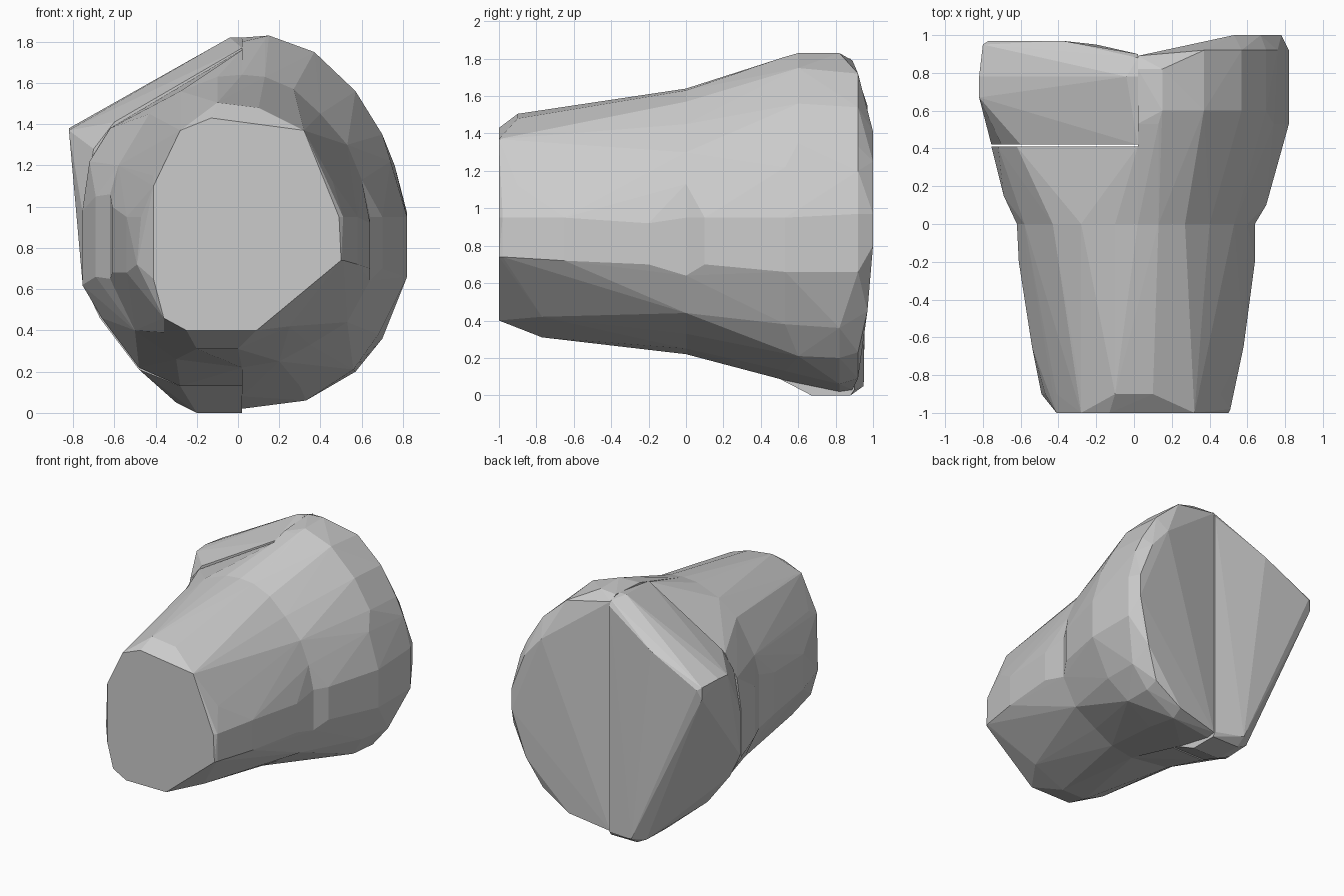
import bpy, bmesh


def hull(name, rings, extra=()):
    """Faceted convex solid wrapped around cross-sections {y: [(x, z), ...]} plus loose points."""
    bm = bmesh.new()
    for y, ring in rings.items():
        for x, z in ring:
            bm.verts.new((x, y, z))
    for p in extra:
        bm.verts.new(p)
    res = bmesh.ops.convex_hull(bm, input=bm.verts)
    junk = [v for v in set(res["geom_interior"] + res["geom_unused"])
            if isinstance(v, bmesh.types.BMVert)]
    bmesh.ops.delete(bm, geom=junk, context='VERTS')
    bmesh.ops.dissolve_limit(bm, angle_limit=0.01, verts=bm.verts, edges=bm.edges)
    bmesh.ops.recalc_face_normals(bm, faces=bm.faces)
    me = bpy.data.meshes.new(name)
    bm.to_mesh(me)
    bm.free()
    ob = bpy.data.objects.new(name, me)
    bpy.context.collection.objects.link(ob)
    return ob


# Shared joint section at y = 0, split into right and left halves
right_half = [(0.02, 0.22), (0.2, 0.25), (0.35, 0.33), (0.53, 0.44), (0.64, 0.64),
              (0.64, 0.95), (0.6, 1.13), (0.53, 1.3), (0.4, 1.45), (0.27, 1.57),
              (0.13, 1.63), (0.02, 1.64)]
left_half = [(0.02, 1.64), (-0.1, 1.63), (-0.28, 1.56), (-0.43, 1.45), (-0.58, 1.2),
             (-0.62, 1.06), (-0.62, 0.65), (-0.5, 0.4), (-0.3, 0.26), (0.02, 0.22)]

# Tapered front barrel
hull("front_barrel", {
    0.0: right_half + left_half,
    -0.2: [(0.64, 0.7), (0.64, 0.92), (-0.61, 0.68), (-0.61, 1.0)],
    -0.65: [(0.58, 0.72), (0.58, 0.95), (-0.54, 0.68), (-0.54, 0.95)],
    -0.77: [(-0.2, 0.31), (0.0, 0.31), (0.25, 0.42), (-0.36, 0.39)],
    -0.9: [(-0.49, 0.72), (-0.47, 0.95), (-0.41, 1.15), (-0.28, 1.39), (-0.1, 1.505),
           (0.1, 1.48), (0.3, 1.39), (0.46, 1.12)],
    -0.98: [(0.51, 0.74), (0.51, 0.95)],
    -1.0: [(-0.41, 1.1), (-0.41, 0.65), (-0.36, 0.46), (-0.25, 0.4), (0.09, 0.4),
           (0.5, 0.74), (0.49, 0.95), (0.32, 1.37), (-0.13, 1.43), (-0.28, 1.37)],
})

# Flared rear right half, bulging toward the back
hull("rear_right_lobe", {
    0.0: right_half,
    0.1: [(0.7, 0.7), (0.7, 0.95)],
    0.53: [(0.82, 0.66), (0.82, 0.95), (0.74, 1.22), (0.68, 0.38), (0.3, 0.13),
           (0.02, 0.08), (0.02, 1.8), (0.13, 1.81)],
    0.6: [(0.15, 1.83), (0.37, 1.75), (0.57, 1.56), (0.7, 1.35), (0.56, 0.21)],
    0.82: [(0.02, 0.02), (0.33, 0.06), (0.57, 0.2), (0.7, 0.36), (0.02, 1.82), (0.15, 1.83)],
    0.92: [(0.82, 0.66), (0.82, 0.97), (0.76, 1.2), (0.37, 1.72), (0.57, 1.54), (0.7, 1.33),
           (0.35, 0.09), (0.57, 0.23)],
    0.89: [(0.02, 0.03), (0.02, 1.79)],
    0.97: [(0.68, 0.45), (0.74, 0.6)],
    1.0: [(0.53, 1.41), (0.67, 1.25), (0.78, 0.97), (0.78, 0.8)],
})

# Rear left collar between the joint and the wedge
hull("rear_left_collar", {
    0.0: left_half,
    0.15: [(-0.69, 0.66), (-0.69, 1.05)],
    0.41: [(0.02, 1.76), (-0.62, 1.38), (-0.72, 1.22), (-0.755, 0.98), (-0.755, 0.62),
           (-0.66, 0.46), (-0.48, 0.22), (-0.28, 0.13), (0.02, 0.13)],
})

# Rear left wedge with a flat slanted flank
hull("rear_left_wedge", {
    0.42: [(0.02, 1.77), (-0.6, 1.41), (-0.7, 1.28), (-0.755, 0.98), (-0.755, 0.64),
           (-0.67, 0.46), (-0.48, 0.21), (-0.28, 0.13), (0.02, 0.13)],
    0.67: [(0.02, 0.0), (-0.2, 0.0), (-0.3, 0.05), (-0.82, 1.37), (-0.79, 1.18)],
    0.78: [(0.02, 1.82), (-0.04, 1.82), (-0.82, 1.38)],
    0.88: [(0.02, 0.0), (-0.2, 0.0), (-0.28, 0.04), (0.02, 1.8)],
    0.95: [(-0.8, 1.37), (-0.8, 1.28), (-0.2, 0.05)],
}, extra=[(-0.77, 0.97, 1.35), (-0.38, 0.97, 1.55), (0.02, 0.9, 1.76), (0.02, 0.9, 0.03)])
